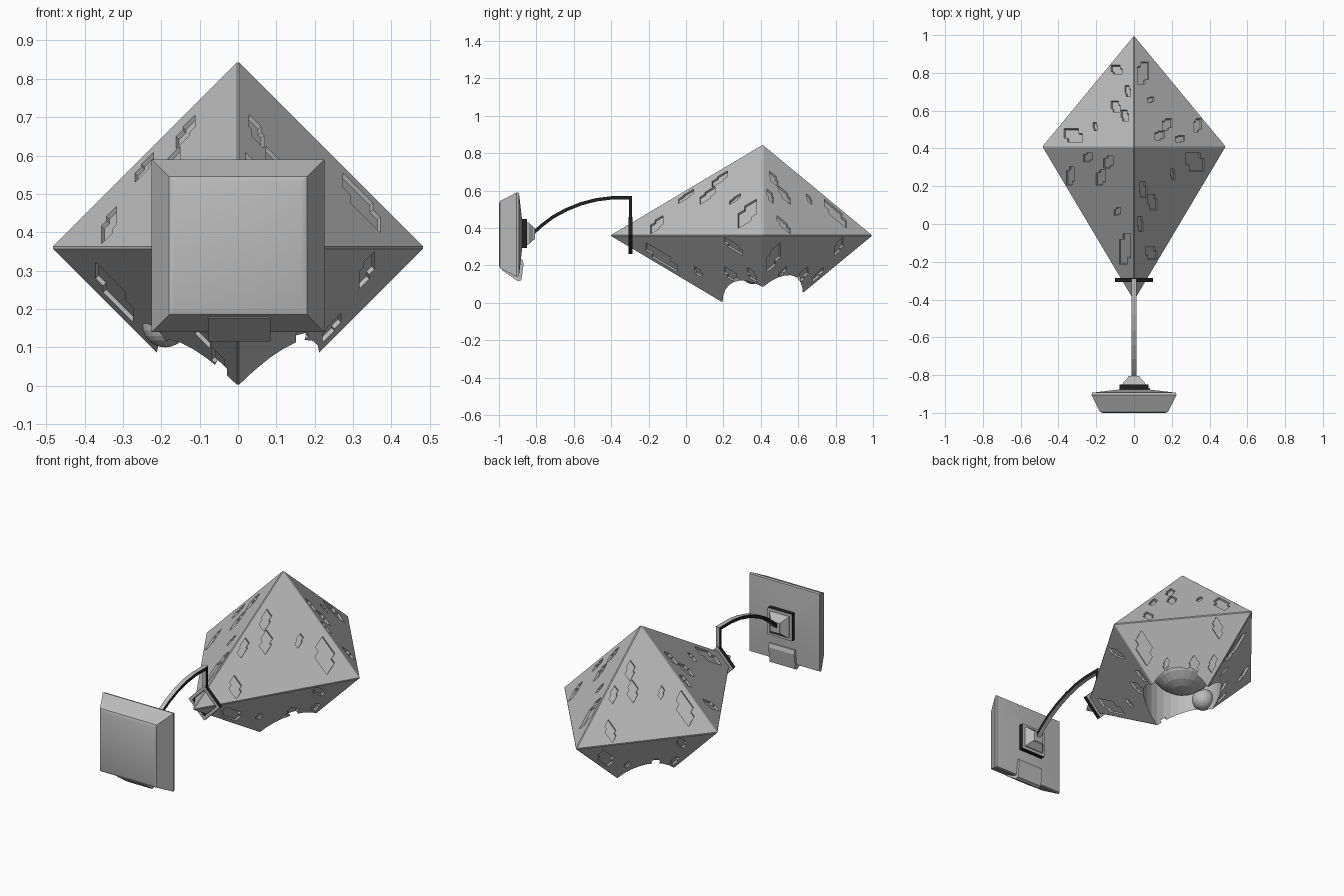
import bpy, bmesh, math
from mathutils import Vector

old = bpy.data.objects.get("Cube")
if old:
    bpy.data.objects.remove(old, do_unlink=True)


def make_material(name, value):
    mat = bpy.data.materials.new(name)
    mat.use_nodes = True
    color = (value, value, value, 1)
    mat.diffuse_color = color
    mat.node_tree.nodes["Principled BSDF"].inputs["Base Color"].default_value = color
    return mat


GRAY = make_material("plain_gray", 0.5)
DARK = make_material("dark_trim", 0.015)


def finish(bm, name, dark_rule=None, smooth=False):
    """Turn a bmesh into an object; faces whose normal meets the rule are dark."""
    bmesh.ops.recalc_face_normals(bm, faces=bm.faces)
    bm.normal_update()
    for f in bm.faces:
        f.material_index = int(bool(dark_rule and dark_rule(f.normal)))
    mesh = bpy.data.meshes.new(name)
    bm.to_mesh(mesh)
    bm.free()
    mesh.materials.append(GRAY)
    mesh.materials.append(DARK)
    obj = bpy.data.objects.new(name, mesh)
    bpy.context.collection.objects.link(obj)
    if smooth:
        bpy.ops.object.select_all(action='DESELECT')
        obj.select_set(True)
        bpy.context.view_layer.objects.active = obj
        bpy.ops.object.shade_smooth_by_angle(angle=math.radians(30))
    return obj


def loft(bm, rings, closed=False):
    """Bridge equal-length rings of points into a capped or closed skin."""
    rows = [[bm.verts.new(p) for p in ring] for ring in rings]
    n = len(rows[0])
    pairs = list(zip(rows, rows[1:]))
    if closed:
        pairs.append((rows[-1], rows[0]))
    else:
        bm.faces.new(rows[0])
        bm.faces.new(rows[-1])
    for r, s in pairs:
        for i in range(n):
            j = (i + 1) % n
            bm.faces.new((r[i], r[j], s[j], s[i]))


def square_loft(name, profile, z, **kw):
    bm = bmesh.new()
    corners = [(-1, -1), (1, -1), (1, 1), (-1, 1)]
    loft(bm, [[(sx * h, y, z + sz * h) for sx, sz in corners] for y, h in profile])
    return finish(bm, name, **kw)


# Faceted body: a stretched octahedron with slim bevelled ridges
MID_Y, MID_Z, HALF = 0.41, 0.36, 0.488
top = Vector((0, MID_Y, MID_Z + HALF))
bottom = Vector((0, MID_Y, MID_Z - HALF))
around = [Vector(p) for p in ((HALF, MID_Y, MID_Z), (0, 1, MID_Z),
                              (-HALF, MID_Y, MID_Z), (0, -0.41, MID_Z))]
sides = []
for i in range(4):
    a, b = around[i], around[(i + 1) % 4]
    sides += [(top, a, b), (bottom, b, a)]

bm = bmesh.new()
corner = {tuple(p): bm.verts.new(p) for p in around + [top, bottom]}
for tri in sides:
    bm.faces.new([corner[tuple(p)] for p in tri])
bmesh.ops.bevel(bm, geom=list(bm.edges), offset=0.004, segments=1, affect='EDGES')
body = finish(bm, "faceted_body")

# Cutters: the shallow notched marks on every side, and the round hollow below
NOTCHED = [(-1, -1), (.3, -1), (.3, -.6), (1, -.6), (1, 1), (-.4, 1), (-.4, .6), (-1, .6)]
MARKS = [  # weight of first and second corner, then half sizes
    (.10, .66, .06, .10), (.18, .42, .035, .025), (.36, .20, .05, .05),
    (.69, .19, .04, .06), (.50, .07, .05, .03), (.28, .10, .05, .04)]
marks = bmesh.new()
for apex, a, b in sides:
    n = (a - apex).cross(b - apex).normalized()
    if n.dot(apex - Vector((0, MID_Y, MID_Z))) < 0:
        n = -n
    for wa, wb, da, db in MARKS:
        base = [apex + (a - apex) * (wa + u * da) + (b - apex) * (wb + v * db)
                for u, v in NOTCHED]
        loft(marks, [[p + n * 0.02 for p in base], [p - n * 0.012 for p in base]])
mark_cutter = finish(marks, "mark_cutter")

bm = bmesh.new()
circle = [(0.212 * math.cos(t * math.tau / 32), MID_Y + 0.215 * math.sin(t * math.tau / 32))
          for t in range(32)]
loft(bm, [[(x, y, z) for x, y in circle] for z in (-0.3, 0.33)])
hollow_cutter = finish(bm, "hollow_cutter")

for cutter in (hollow_cutter, mark_cutter):
    cutter.hide_render = True
    mod = body.modifiers.new(cutter.name, 'BOOLEAN')
    mod.operation = 'DIFFERENCE'
    mod.solver = 'EXACT'
    mod.object = cutter
    bpy.context.view_layer.objects.active = body
    bpy.ops.object.modifier_apply(modifier=mod.name)
    bpy.data.objects.remove(cutter, do_unlink=True)


# Ball inside the hollow and a small knob on the lower side
def ball(name, centre, radius):
    bm = bmesh.new()
    bmesh.ops.create_uvsphere(bm, u_segments=20, v_segments=12, radius=radius)
    bmesh.ops.translate(bm, verts=bm.verts, vec=centre)
    return finish(bm, name)


ball("core_ball", (0, MID_Y, 0.31), 0.19)
ball("side_knob", (-0.19, 0.357, 0.16), 0.06)

# Diamond frame gripping the front tip
bm = bmesh.new()
rings = []
for y, r in ((-0.307, 0.1), (-0.285, 0.1), (-0.285, 0.075), (-0.307, 0.075)):
    rings.append([(r, y, MID_Z), (0, y, MID_Z + r), (-r, y, MID_Z), (0, y, MID_Z - r)])
loft(bm, rings, closed=True)
finish(bm, "tip_frame", dark_rule=lambda n: abs(n.y) < 0.5)

# Curved arm from the lamp, ending in an upright post on the frame
path = [Vector((0, y, z)) for y, z in (
    (-.82, .37), (-.77, .415), (-.71, .46), (-.64, .498), (-.56, .53),
    (-.48, .551), (-.40, .561), (-.297, .561), (-.297, .45))]
bm = bmesh.new()
rings = []
for i, p in enumerate(path):
    before = (p - path[i - 1]).normalized() if i else None
    after = (path[i + 1] - p).normalized() if i < len(path) - 1 else before
    before = before or after
    t = (before + after).normalized()
    up = Vector((0, -t.z, t.y)) * (0.009 / max(0.5, t.dot(after)))
    side = Vector((0.0125, 0, 0))
    rings.append([p + up + side, p + up - side, p - up - side, p - up + side])
loft(bm, rings)
finish(bm, "curved_arm", dark_rule=lambda n: abs(n.x) > 0.7)

# Square lamp with collar and stepped neck
LAMP_Z = 0.365
square_loft("lamp_panel", [(-1, .165), (-.994, .18), (-.905, .225), (-.893, .222),
                           (-.876, .075)], LAMP_Z, smooth=True)
square_loft("lamp_collar", [(-.888, .077), (-.85, .077)], 0.37,
            dark_rule=lambda n: abs(n.y) < 0.5)
square_loft("lamp_neck", [(-.855, .062), (-.84, .058), (-.817, .035), (-.806, .03)], 0.37)

# Clip wrapped under the lamp's lower edge
clip = [(-.985, .176), (-.897, .115), (-.88, .122), (-.868, .21), (-.875, .232), (-.9, .232)]
bm = bmesh.new()
loft(bm, [[(x, y, z) for y, z in clip] for x in (-0.078, 0.085)])
finish(bm, "lower_clip")
